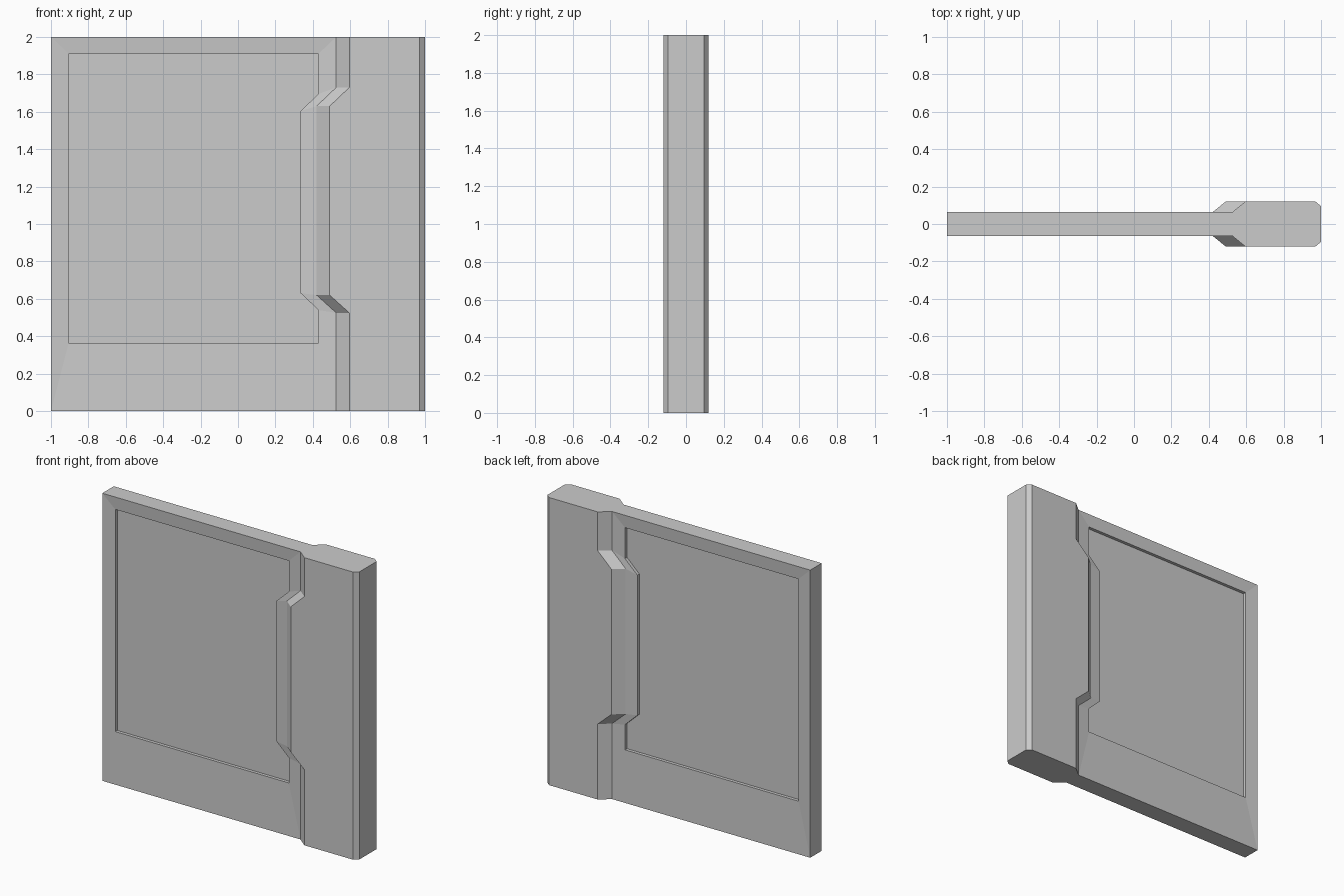
import bpy, bmesh

if "Cube" in bpy.data.objects:
    bpy.data.objects.remove(bpy.data.objects["Cube"])

PANEL_Y, LIP_Y, FLOOR_Y, POST_Y, EDGE_Y = 0.063, 0.056, 0.034, 0.12, 0.095
SLOPE = 0.07
LEFT, CHAMFER, RIGHT, TOP = -1.0, 0.97, 1.0, 2.0

# Stepped seam between thin panel and thick post, and matching recess outline (x, z)
seam = [(0.525, TOP), (0.525, 1.73), (0.42, 1.63),
        (0.42, 0.62), (0.525, 0.525), (0.525, 0)]
recess = [(0.43, 1.91), (0.43, 1.695), (0.335, 1.605), (0.335, 0.63),
          (0.43, 0.54), (0.43, 0.365), (-0.905, 0.365), (-0.905, 1.91)]

bm = bmesh.new()


def face(points):
    return bm.faces.new([bm.verts.new(p) for p in points])


def at(outline, y):
    return [(x, y, z) for x, z in outline]


def strip(a, b, closed=False):
    """Quads joining two matching outlines."""
    n = len(a)
    for i in range(n if closed else n - 1):
        j = (i + 1) % n
        face([a[i], a[j], b[j], b[i]])


for s in (-1, 1):
    # Frame tilting inward to the recess, recess walls and floor
    outer = at(seam + [(LEFT, 0), (LEFT, TOP)], s * PANEL_Y)
    lip, floor = at(recess, s * LIP_Y), at(recess, s * FLOOR_Y)
    strip(outer, lip, closed=True)
    strip(lip, floor, closed=True)
    face(floor)
    # Sloped seam, post face and chamfered edge
    base = at(seam, s * PANEL_Y)
    crest = at([(x + SLOPE, z) for x, z in seam], s * POST_Y)
    strip(base, crest)
    edge = at([(CHAMFER, 0), (CHAMFER, TOP)], s * POST_Y)
    face(crest + edge)
    strip(edge, at([(RIGHT, 0), (RIGHT, TOP)], s * EDGE_Y))

# Top and bottom caps
profile = [(LEFT, PANEL_Y), (seam[0][0], PANEL_Y), (seam[0][0] + SLOPE, POST_Y),
           (CHAMFER, POST_Y), (RIGHT, EDGE_Y)]
section = profile + [(x, -y) for x, y in reversed(profile)]
for z in (0, TOP):
    face([(x, y, z) for x, y in section])

# Flat ends
for x, y in ((LEFT, PANEL_Y), (RIGHT, EDGE_Y)):
    face([(x, -y, 0), (x, y, 0), (x, y, TOP), (x, -y, TOP)])

bmesh.ops.remove_doubles(bm, verts=bm.verts[:], dist=0.0001)
bmesh.ops.recalc_face_normals(bm, faces=bm.faces[:])

mesh = bpy.data.meshes.new("door_panel")
bm.to_mesh(mesh)
bm.free()
bpy.context.collection.objects.link(bpy.data.objects.new("door_panel", mesh))
